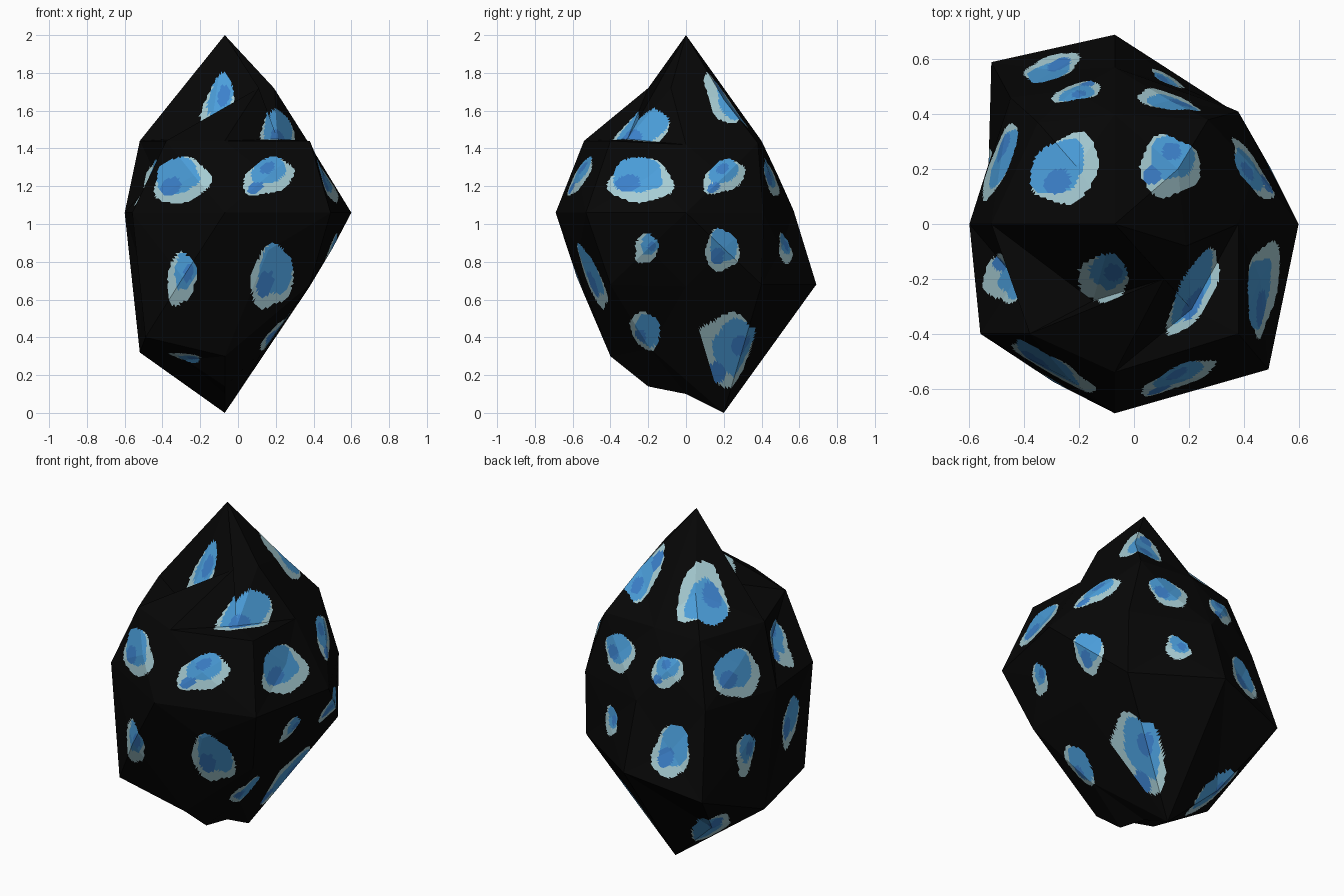
import bpy, bmesh, math
from mathutils import Vector

cube = bpy.data.objects.get("Cube")
if cube:
    bpy.data.objects.remove(cube)


def make_material(name, colour):
    mat = bpy.data.materials.new(name)
    mat.use_nodes = True
    rgba = (*colour, 1)
    mat.diffuse_color = rgba
    bsdf = mat.node_tree.nodes["Principled BSDF"]
    bsdf.inputs["Base Color"].default_value = rgba
    bsdf.inputs["Roughness"].default_value = 0.9
    return mat


materials = [
    make_material("black_rock", (.002, .002, .002)),
    make_material("pale_blue", (.38, .60, .65)),
    make_material("sky_blue", (.07, .34, .70)),
    make_material("deep_blue", (.045, .22, .60)),
]
BLACK, PALE, SKY, DEEP = range(len(materials))

# Directions, with left and right as the model's own
SIDES = {"left": (0, 1), "right": (0, -1), "back": (1, 1),
         "front": (1, -1), "top": (2, 1), "bottom": (2, -1)}
CENTRE = Vector((0, 0, 1.06))


def key_of(name):
    key = [0, 0, 0]
    for word in name.split():
        axis, sign = SIDES[word]
        key[axis] = sign
    return tuple(key)


# Corners of a regular block, then the points pulled away from it
signs = (-1, 1)
points = {(i, j, k): CENTRE + Vector((.38 * i, .4 * j, .38 * k))
          for i in signs for j in signs for k in signs}
pulled = {
    "top": (-.07, 0, 2), "bottom": (-.07, .2, 0),
    "front": (-.07, -.69, 1.06), "back": (-.07, .57, 1.07),
    "left": (.6, 0, 1.06), "right": (-.6, 0, 1.06),
    "top front": (-.07, -.54, 1.44), "top back": (-.07, .4, 1.44),
    "top left": (.38, 0, 1.42), "top right": (-.52, 0, 1.44),
    "bottom front": (-.07, -.4, .3), "bottom back": (-.07, .69, .68),
    "bottom left": (.38, 0, .67), "bottom right": (-.52, 0, .32),
    "front left": (.49, -.53, 1.06), "front right": (-.56, -.4, 1.06),
    "back left": (.38, .41, 1.06), "back right": (-.45, .46, 1.06),
    "top back left": (.27, .38, 1.43), "top back right": (-.35, .37, 1.42),
    "bottom front right": (-.49, -.42, .4),
    "bottom back right": (-.52, .59, .58),
}
points.update({key_of(n): Vector(p) for n, p in pulled.items()})

# Quad middles that are not on the usual slight bulge
dents = {
    ("top", "front right"): (-.15, -.28, 1.46),
    ("top", "front left"): (.21, -.31, 1.45),
    ("top", "back right"): (-.21, .21, 1.61),
    ("top", "back left"): (.16, .2, 1.66),
    ("bottom", "front right"): (-.28, -.2, .28),
    ("bottom", "front left"): (.14, -.19, .34),
    ("bottom", "back right"): (-.36, .27, .27),
    ("bottom", "back left"): (.155, .3, .34),
    ("left", "top front"): (.46, -.2, 1.25),
    ("left", "top back"): (.44, .2, 1.25),
    ("left", "bottom front"): (.5, -.2, .87),
    ("left", "bottom back"): (.5, .2, .87),
    ("right", "top front"): (-.43, -.2, 1.25),
    ("right", "top back"): (-.49, .2, 1.25),
    ("right", "bottom front"): (-.5, -.21, .72),
    ("right", "bottom back"): (-.53, .22, .75),
    ("back", "top left"): (.13, .45, 1.25),
    ("back", "bottom right"): (-.29, .56, .82),
}
dents = {(key_of(side), key_of(side + " " + rest)): Vector(p)
         for (side, rest), p in dents.items()}

# Ridges that bend on their way out from a tip
bends = {
    ("top", "front"): [(.11, -.2, 1.72)],
    ("top", "left"): [(.19, -.08, 1.72)],
    ("bottom", "front"): [(-.07, 0, .1), (-.07, -.2, .14)],
}
bends = {(key_of(tip), key_of(tip + " " + rest)): [Vector(p) for p in path]
         for (tip, rest), path in bends.items()}

# The quad whose hollow hides behind a flat flap at its outer edge
flap_corner = key_of("top front right")
flap_tip = key_of("top")

# Spots on each side: centre, radii and tilt, low rows first
spots = {
    "front": [(-.3, .71, .075, .14, -.15), (.18, .72, .11, .17, -.2),
              (-.3, 1.23, .15, .12, .3), (.16, 1.25, .14, .09, .4)],
    "left": [(-.21, .87, .06, .08, -.3), (.19, .86, .09, .11, 0),
             (-.24, 1.23, .17, .12, 0), (.2, 1.25, .12, .08, .5)],
    "top": [(-.11, -.2, .09, .09, 0), (.22, -.25, .17, .06, 1.1),
            (-.25, .2, .14, .11, .8), (.13, .21, .11, .11, 0)],
    "right": [(-.25, .75, .07, .16, 0), (.2, .72, .07, .13, 0),
              (-.2, 1.22, .09, .12, 0), (.22, 1.2, .14, .13, 0)],
    "back": [(-.3, .82, .1, .14, 0), (.13, .87, .06, .08, 0),
             (-.21, 1.24, .09, .08, -.4), (.13, 1.25, .11, .1, 0)],
    "bottom": [(-.28, -.25, .09, .05, -.5), (.2, -.22, .08, .08, 0),
               (-.34, .24, .14, .1, -.78), (.15, .21, .13, .16, 0)],
}

# Inner ovals of each spot (across, up, size): sky first, then deep
marks = [
    [(.2, .35, .75), (.4, .25, .35)],
    [(.1, .25, .82), (-.25, -.25, .4)],
    [(-.1, .25, .8), (-.4, -.1, .38)],
    [(.1, .3, .72), (-.6, -.3, .3), (.1, .5, .3)],
]


def spot_colour(u, v, spot, mark, flip, seed):
    """A wobbly pale oval holding sky and deep ovals."""
    cu, cv, ru, rv, tilt = spot
    du, dv = u - cu, v - cv
    a = (du * math.cos(tilt) + dv * math.sin(tilt)) / ru
    b = (dv * math.cos(tilt) - du * math.sin(tilt)) / rv
    angle = math.atan2(b, a)
    wobble = 1 + .06 * math.sin(3 * angle + seed) + .04 * math.sin(5 * angle - seed)
    if math.hypot(a, b) > wobble:
        return BLACK
    sky, *deep = [math.hypot(a * flip - x, b - y) < size * wobble
                  for x, y, size in mark]
    if any(deep):
        return DEEP
    return SKY if sky else PALE


STEPS = 24
bm = bmesh.new()


def add_facet(a, b, c, paint):
    """A flat triangle cut finely, so that spots can be painted on it."""
    grid = {(i, j): bm.verts.new(a + (b - a) * i / STEPS + (c - a) * j / STEPS)
            for i in range(STEPS + 1) for j in range(STEPS + 1 - i)}
    for i, j in grid:
        cells = []
        if i + j < STEPS:
            cells.append(((i, j), (i + 1, j), (i, j + 1)))
        if i + j < STEPS - 1:
            cells.append(((i + 1, j), (i + 1, j + 1), (i, j + 1)))
        for cell in cells:
            face = bm.faces.new([grid[n] for n in cell])
            face.material_index = paint(face.calc_center_median())


# Four folded quads on each side, each with its own spot
for side, (axis, sign) in SIDES.items():
    ua, va = [n for n in range(3) if n != axis]
    flip = -1 if side in ("back", "right") else 1
    quadrants = [(su, sv) for sv in signs for su in signs]
    for index, (su, sv) in enumerate(quadrants):
        def at(u, v):
            key = [0, 0, 0]
            key[axis], key[ua], key[va] = sign, u, v
            return tuple(key)

        tip, edge_a, corner, edge_b = at(0, 0), at(su, 0), at(su, sv), at(0, sv)
        path_a = bends.get((tip, edge_a), [])
        path_b = bends.get((tip, edge_b), [])[::-1]
        middle = (points[tip] + points[corner]) / 2
        middle = CENTRE + (middle - CENTRE) * 1.04
        middle = dents.get((tip, corner), middle)
        spot, seed = spots[side][index], index + 2 * axis + sign
        mark = marks[quadrants.index((su * flip, sv))]

        def paint(p):
            return spot_colour(p[ua], p[va], spot, mark, flip, seed)

        rim = [points[tip], *path_a, points[edge_a], points[corner]]
        if (tip, corner) == (flap_tip, flap_corner):
            add_facet(points[corner], points[edge_b], path_b[0], lambda p: BLACK)
        else:
            rim.append(points[edge_b])
        rim += path_b
        for a, b in zip(rim, rim[1:] + rim[:1]):
            add_facet(a, b, middle, paint)

bmesh.ops.remove_doubles(bm, verts=bm.verts[:], dist=.0005)
bmesh.ops.recalc_face_normals(bm, faces=bm.faces[:])

mesh = bpy.data.meshes.new("spotted_rock")
bm.to_mesh(mesh)
bm.free()
for mat in materials:
    mesh.materials.append(mat)
rock = bpy.data.objects.new("spotted_rock", mesh)
bpy.context.collection.objects.link(rock)
